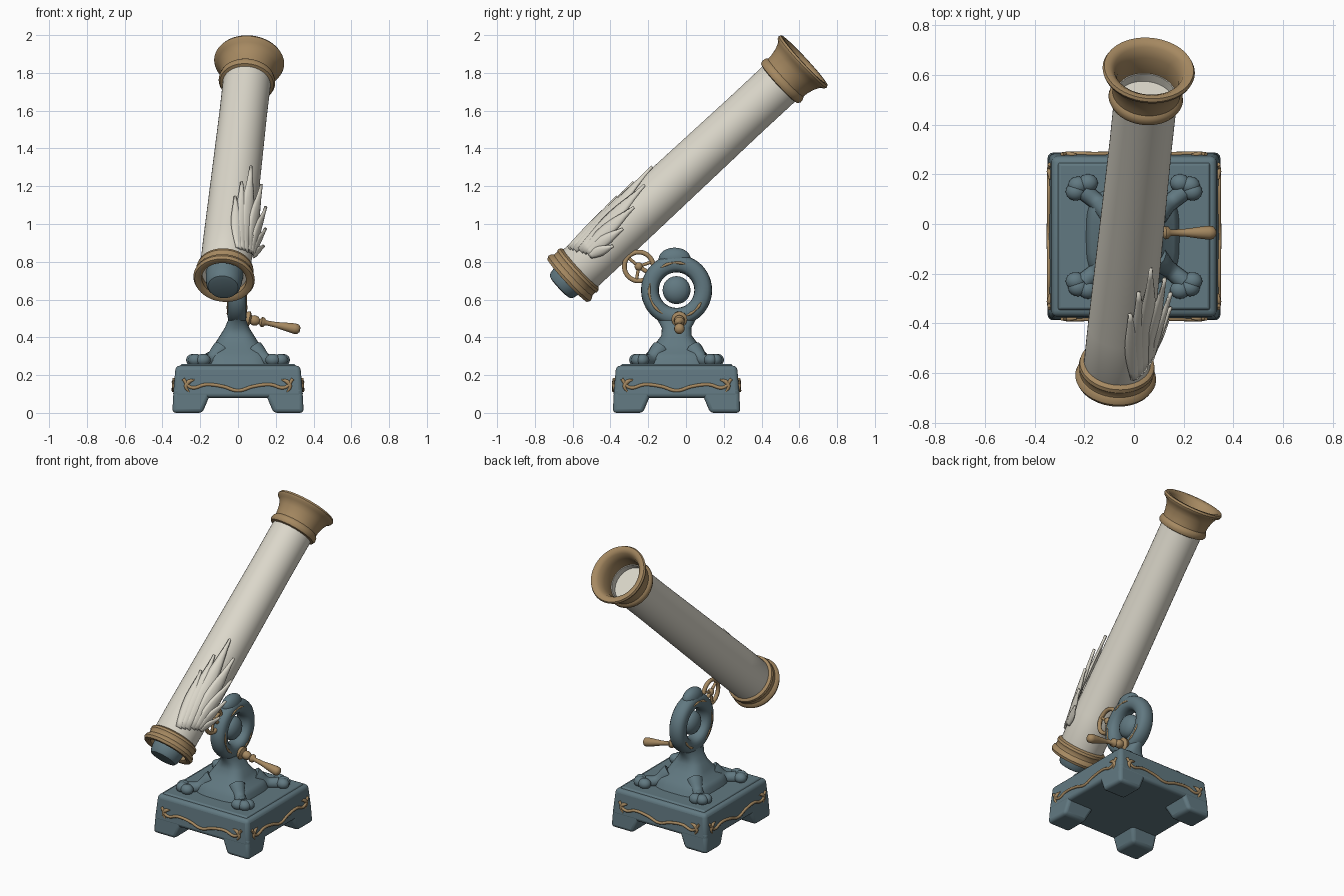
import bpy, bmesh, math
from mathutils import Matrix, Vector

if "Cube" in bpy.data.objects:
    bpy.data.objects.remove(bpy.data.objects["Cube"])


def material(name, rgb):
    m = bpy.data.materials.new(name)
    m.use_nodes = True
    m.diffuse_color = (*rgb, 1)
    m.node_tree.nodes["Principled BSDF"].inputs["Base Color"].default_value = (*rgb, 1)
    return m


TEAL = material("slate teal", (0.12, 0.19, 0.22))
TAN = material("aged brass", (0.38, 0.25, 0.12))
IVORY = material("ivory", (0.72, 0.69, 0.60))


def finish(ob, mat, angle=40):
    ob.data.materials.append(mat)
    bpy.ops.object.select_all(action="DESELECT")
    ob.select_set(True)
    bpy.context.view_layer.objects.active = ob
    if ob.type == "CURVE":
        bpy.ops.object.convert(target="MESH")
        ob = bpy.context.object
    bpy.ops.object.shade_smooth_by_angle(angle=math.radians(angle))
    return ob


def from_bmesh(name, bm, mat, matrix=Matrix(), angle=40):
    bmesh.ops.recalc_face_normals(bm, faces=bm.faces)
    me = bpy.data.meshes.new(name)
    bm.to_mesh(me)
    bm.free()
    me.transform(matrix)
    ob = bpy.data.objects.new(name, me)
    bpy.context.collection.objects.link(ob)
    return finish(ob, mat, angle)


def loft(name, rings, mat, matrix=Matrix(), closed=False, angle=40):
    """Skin a list of equal rings of points; closed joins last to first."""
    bm = bmesh.new()
    rows = [[bm.verts.new(p) for p in ring] for ring in rings]
    n = len(rows[0])
    pairs = list(zip(rows, rows[1:])) + ([(rows[-1], rows[0])] if closed else [])
    for a, b in pairs:
        for i in range(n):
            j = (i + 1) % n
            bm.faces.new((a[i], a[j], b[j], b[i]))
    if not closed:
        bm.faces.new(rows[0])
        bm.faces.new(rows[-1])
    return from_bmesh(name, bm, mat, matrix, angle)


def lathe(name, profile, mat, matrix=Matrix(), closed=False, sides=48, angle=40):
    turns = [math.tau * i / sides for i in range(sides)]
    rings = [[(r * math.cos(a), r * math.sin(a), z) for a in turns] for r, z in profile]
    return loft(name, rings, mat, matrix, closed, angle)


def axis_frame(start, end):
    """Frame whose z runs from start to end, with x kept near world x."""
    d = (Vector(end) - Vector(start)).normalized()
    ref = Vector((1, 0, 0)) if abs(d.x) < 0.8 else Vector((0, 1, 0))
    e1 = (ref - d * ref.dot(d)).normalized()
    m = Matrix((e1, d.cross(e1), d)).transposed().to_4x4()
    return Matrix.Translation(start) @ m


def tube(name, points, radius, mat, radii=None, cyclic=False):
    cu = bpy.data.curves.new(name, "CURVE")
    cu.dimensions = "3D"
    cu.bevel_depth, cu.bevel_resolution, cu.use_fill_caps = radius, 3, True
    sp = cu.splines.new("BEZIER")
    sp.bezier_points.add(len(points) - 1)
    sp.use_cyclic_u = cyclic
    sp.resolution_u = 6
    for i, (bp, p) in enumerate(zip(sp.bezier_points, points)):
        bp.co, bp.handle_left_type, bp.handle_right_type = p, "AUTO", "AUTO"
        bp.radius = radii[i] if radii else 1
    ob = bpy.data.objects.new(name, cu)
    bpy.context.collection.objects.link(ob)
    return finish(ob, mat)


def ball(name, center, size, mat):
    bm = bmesh.new()
    bmesh.ops.create_uvsphere(bm, u_segments=20, v_segments=12, radius=1)
    return from_bmesh(name, bm, mat, Matrix.Translation(center) @ Matrix.Diagonal((*size, 1)))


def block(name, low, high, z0, z1, bevel, mat):
    """Tapered box; low and high are (cx, cy, half x, half y)."""
    corners = [(-1, -1), (1, -1), (1, 1), (-1, 1)]
    rings = [[(c[0] + sx * c[2], c[1] + sy * c[3], z) for sx, sy in corners]
             for c, z in ((low, z0), (high, z1))]
    ob = loft(name, rings, mat)
    mod = ob.modifiers.new("round", "BEVEL")
    mod.width, mod.segments = bevel, 3
    return ob


# Plinth with four splayed feet; everything sits around this centre line
CY = -0.05
block("plinth", (0, CY, 0.345, 0.335), (0, CY, 0.33, 0.32), 0.08, 0.25, 0.022, TEAL)
block("plinth_top", (0, CY, 0.31, 0.30), (0, CY, 0.30, 0.29), 0.24, 0.26, 0.006, TEAL)
for sx in (-1, 1):
    for sy in (-1, 1):
        block("foot", (sx * 0.268, CY + sy * 0.258, 0.08, 0.08),
              (sx * 0.235, CY + sy * 0.225, 0.105, 0.105), 0, 0.14, 0.02, TEAL)
        # Clawed legs lying on the plinth
        tube("claw_leg", [(sx * 0.09, CY + sy * 0.09, 0.33), (sx * 0.15, CY + sy * 0.14, 0.28),
                          (sx * 0.20, CY + sy * 0.18, 0.275)], 0.04, TEAL, (1.3, 0.85, 0.9))
        for dx, dy in ((0.235, 0.18), (0.225, 0.205), (0.185, 0.215)):
            ball("claw_toe", (sx * dx, CY + sy * dy, 0.28), (0.04, 0.036, 0.033), TEAL)

# Brass scrollwork on each plinth side
WAVE = [(-0.29, 0.18), (-0.25, 0.135), (-0.17, 0.15), (-0.08, 0.14), (0, 0.118)]
for k in range(4):
    turn = Matrix.Translation((0, CY, 0)) @ Matrix.Rotation(k * math.pi / 2, 4, "Z")
    out = 0.335 if k % 2 == 0 else 0.344
    half = [turn @ Vector((x, -out + (z - 0.1) * 0.07, z)) for x, z in WAVE]
    other = [turn @ Vector((-x, -out + (z - 0.1) * 0.07, z)) for x, z in WAVE[:-1]]
    tube("scroll_trim", half + other[::-1], 0.009, TAN)
    for s in (-1, 1):
        leaf = [turn @ Vector((s * x, -out + 0.005, z))
                for x, z in ((0.23, 0.175), (0.26, 0.165), (0.275, 0.14), (0.26, 0.11))]
        tube("scroll_leaf", leaf, 0.012, TAN, (0.3, 1, 0.9, 0.3))


# Pedestal: rounded sections narrowing to the neck
def section(hx, hy, z, power):
    ring = []
    for i in range(40):
        c, s = math.cos(math.tau * i / 40), math.sin(math.tau * i / 40)
        ring.append((math.copysign(abs(c) ** power, c) * hx - 0.005,
                     CY + math.copysign(abs(s) ** power, s) * hy, z))
    return ring


loft("pedestal", [section(*p) for p in (
    (0.19, 0.20, 0.25, 0.6), (0.18, 0.18, 0.29, 0.55), (0.165, 0.16, 0.315, 0.5),
    (0.13, 0.14, 0.335, 0.5), (0.115, 0.11, 0.37, 0.6), (0.09, 0.08, 0.41, 0.7),
    (0.065, 0.078, 0.45, 0.8), (0.048, 0.10, 0.49, 0.9), (0.042, 0.13, 0.53, 1))], TEAL)

# Yoke ring and its hub, turned about the x axis
HUB = Vector((-0.005, CY, 0.65))
SIDE = Matrix.Translation(HUB) @ Matrix.Rotation(math.pi / 2, 4, "Y")
yoke = [(0.141 + 0.047 * math.copysign(abs(math.cos(a)) ** 0.7, math.cos(a)), 0.05 * math.sin(a))
        for a in (math.tau * i / 16 for i in range(16))]
lathe("yoke_ring", yoke, TEAL, SIDE, closed=True, angle=60)
ball("yoke_hub", HUB, (0.05, 0.074, 0.074), TEAL)
ball("yoke_crest", HUB + Vector((0, -0.01, 0.165)), (0.045, 0.085, 0.06), TEAL)
for sx in (-1, 1):
    for a0, a1 in ((70, 125), (165, 240), (290, 335)):
        arc = [HUB + Vector((sx * 0.047, 0.145 * math.cos(a), 0.145 * math.sin(a)))
               for a in (math.radians(a0 + (a1 - a0) * i / 4) for i in range(5))]
        tube("yoke_trim", arc, 0.008, TAN, (0.4, 1, 0.6, 1, 0.4))

# Spoked hand wheel
WHEEL = Vector((-0.005, -0.25, 0.775))


def on_wheel(r, a):
    return WHEEL + Vector((0, r * math.cos(a), r * math.sin(a)))


tube("hand_wheel_rim", [on_wheel(0.076, math.tau * i / 12) for i in range(12)], 0.013, TAN, cyclic=True)
for k in range(3):
    tube("hand_wheel_spoke", [WHEEL, on_wheel(0.075, 0.35 + math.tau * k / 3)], 0.009, TAN)
ball("hand_wheel_hub", WHEEL, (0.02, 0.022, 0.022), TAN)
tube("hand_wheel_axle", [WHEEL, HUB + Vector((0, -0.13, 0.08))], 0.012, TAN)

# Turned crank handle
lathe("crank_handle", [(0.02, -0.01), (0.04, 0.01), (0.042, 0.025), (0.022, 0.035), (0.028, 0.05),
                       (0.024, 0.07), (0.013, 0.08), (0.027, 0.092), (0.024, 0.105), (0.013, 0.115),
                       (0.015, 0.17), (0.024, 0.235), (0.028, 0.27), (0.026, 0.288), (0.012, 0.3)],
      TAN, axis_frame((0.035, -0.035, 0.50), (0.33, -0.035, 0.44)), sides=20, angle=60)

# Telescope barrel and fittings, turned about a tilted axis
BARREL = axis_frame((-0.075, -0.63, 0.70), (0.06, 0.625, 1.865))
lathe("barrel", [(0.12, 0.05), (0.134, 0.09), (0.134, 0.3), (0.13, 0.8), (0.126, 1.3),
                 (0.127, 1.58), (0.115, 1.58), (0.115, 1.54)], IVORY, BARREL, sides=64)
lathe("muzzle_bell", [(0.125, 1.535), (0.143, 1.54), (0.15, 1.555), (0.146, 1.575), (0.137, 1.585),
                      (0.139, 1.61), (0.148, 1.65), (0.165, 1.685), (0.181, 1.695), (0.186, 1.708),
                      (0.18, 1.72), (0.16, 1.72), (0.14, 1.705), (0.124, 1.66), (0.118, 1.55)],
      TAN, BARREL, closed=True, sides=64)
lathe("eyepiece_collar", [(0.12, 0.05), (0.118, 0.01), (0.135, 0), (0.155, 0.002), (0.163, 0.018),
                          (0.158, 0.035), (0.148, 0.045), (0.147, 0.065), (0.153, 0.075),
                          (0.15, 0.09), (0.136, 0.1), (0.125, 0.1)], TAN, BARREL, closed=True, sides=64)
lathe("eyepiece", [(0.06, -0.055), (0.08, -0.05), (0.09, -0.035), (0.096, 0.0), (0.1, 0.06)],
      TEAL, BARREL, sides=40)


# Overlapping feathers carved on the barrel's left flank
def feather(start, end, width):
    """start and end are (distance along barrel, angle, radius)."""
    bm = bmesh.new()
    rows, across = 10, 5
    grid = []
    for i in range(rows + 1):
        t = i / rows
        s, a, r = (p + (q - p) * t for p, q in zip(start, end))
        w = width * (0.45 + 0.55 * math.sin(math.pi * min(t * 1.1, 1))) * (1 - t ** 4) + 0.001
        row = []
        for j in range(across):
            u = j / (across - 1) * 2 - 1
            ang = math.radians(a) + u * w / r
            rad = r + 0.008 * (1 - u * u)
            row.append(bm.verts.new((rad * math.cos(ang), -rad * math.sin(ang), s)))
        grid.append(row)
    for g, h in zip(grid, grid[1:]):
        for j in range(across - 1):
            bm.faces.new((g[j], g[j + 1], h[j + 1], h[j]))
    ob = from_bmesh("feather", bm, IVORY, BARREL, 60)
    mod = ob.modifiers.new("thickness", "SOLIDIFY")
    mod.thickness, mod.offset = 0.014, 0


for start, end, width in (((0.15, 42, 0.134), (0.75, 58, 0.155), 0.042),
                          ((0.14, 52, 0.134), (0.62, 72, 0.143), 0.036),
                          ((0.13, 60, 0.134), (0.50, 82, 0.139), 0.032),
                          ((0.17, 30, 0.136), (0.66, 32, 0.168), 0.042),
                          ((0.18, 22, 0.138), (0.54, 14, 0.18), 0.036),
                          ((0.19, 14, 0.138), (0.42, 0, 0.182), 0.030),
                          ((0.19, 6, 0.138), (0.32, -10, 0.182), 0.026)):
    feather(start, end, width)
